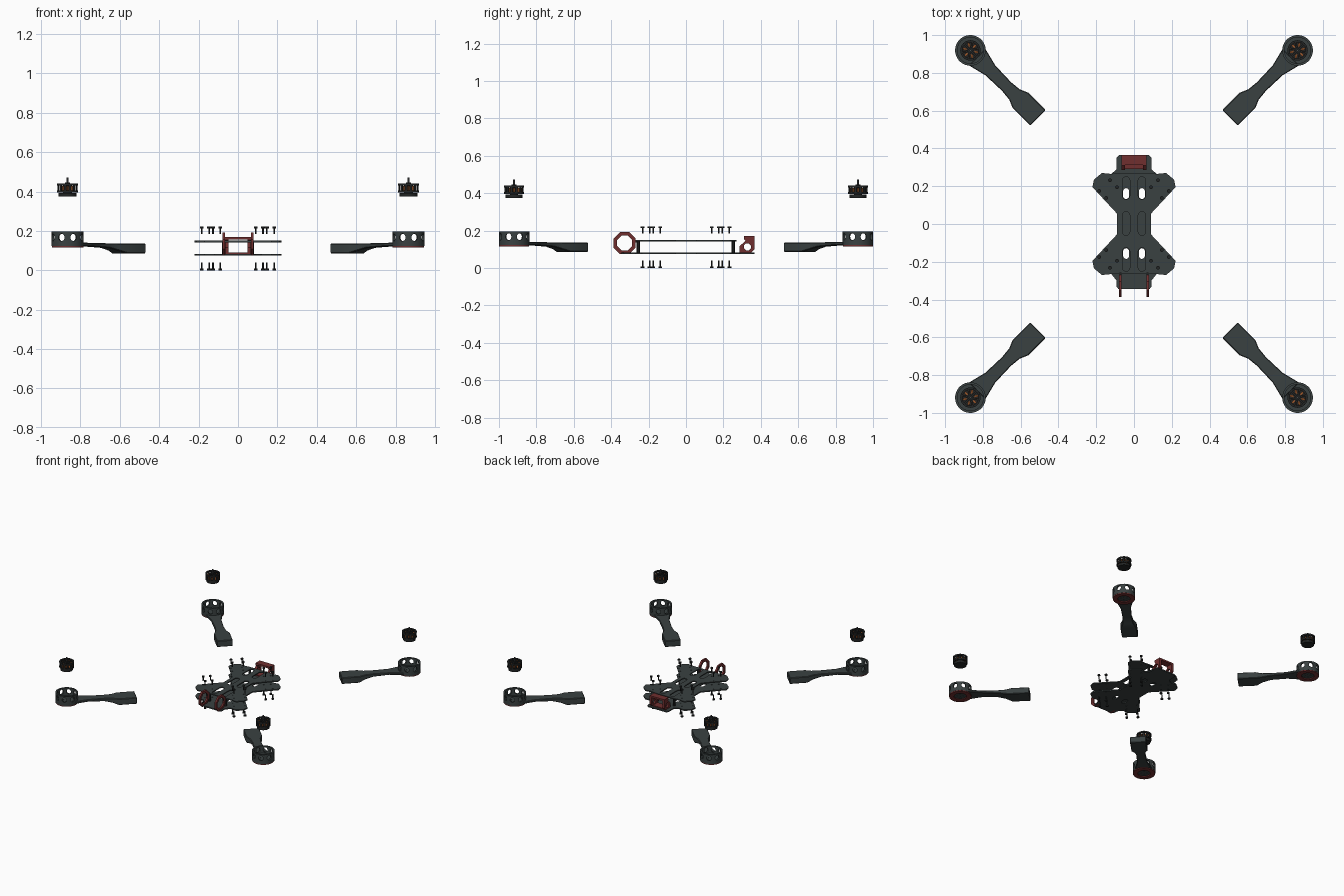
import bpy, bmesh
from math import sin, cos, pi, radians, atan2
from mathutils import Matrix

if "Cube" in bpy.data.objects:
    bpy.data.objects.remove(bpy.data.objects["Cube"])
scene = bpy.context.scene.collection


def material(name, rgb):
    m = bpy.data.materials.new(name)
    m.use_nodes = True
    m.diffuse_color = (*rgb, 1)
    m.node_tree.nodes["Principled BSDF"].inputs["Base Color"].default_value = (*rgb, 1)
    return m


CARBON = material("dark slate", (0.042, 0.053, 0.053))
BLACK = material("near black", (0.016, 0.018, 0.018))
RED = material("dark red", (0.16, 0.028, 0.028))
COPPER = material("copper", (0.36, 0.11, 0.03))
STEEL = material("dark steel", (0.07, 0.075, 0.08))


# Helpers: outlines and flat cut shapes
def circle(r, n=24, x=0, y=0, turn=0.0):
    return [(x + r * cos(turn + 2 * pi * i / n), y + r * sin(turn + 2 * pi * i / n)) for i in range(n)]


def slot(x, y0, y1, r):
    top = [(x + r * cos(pi * i / 6), y1 - r + r * sin(pi * i / 6)) for i in range(7)]
    return top + [(x - r * cos(pi * i / 6), y0 + r - r * sin(pi * i / 6)) for i in range(7)]


def rect(x0, x1, y0, y1):
    return [(x0, y0), (x1, y0), (x1, y1), (x0, y1)]


def mesh_object(name, mesh, mat):
    mesh.materials.clear()
    mesh.materials.append(mat)
    ob = bpy.data.objects.new(name, mesh)
    scene.objects.link(ob)
    return ob


def cut(name, outlines, z0, z1, mat, sideways=False):
    """Extrude outlines (inner ones become holes); sideways extrudes along x."""
    cu = bpy.data.curves.new(name, "CURVE")
    cu.dimensions, cu.fill_mode, cu.extrude = "2D", "BOTH", (z1 - z0) / 2
    for pts in outlines:
        s = cu.splines.new("POLY")
        s.points.add(len(pts) - 1)
        for p, (x, y) in zip(s.points, pts):
            p.co = (x, y, 0, 1)
        s.use_cyclic_u = True
    tmp = bpy.data.objects.new(name, cu)
    scene.objects.link(tmp)
    dg = bpy.context.evaluated_depsgraph_get()
    mesh = bpy.data.meshes.new_from_object(tmp.evaluated_get(dg))
    bpy.data.objects.remove(tmp)
    bm = bmesh.new()
    bm.from_mesh(mesh)
    bmesh.ops.translate(bm, vec=(0, 0, (z0 + z1) / 2), verts=bm.verts)
    if sideways:
        turn = Matrix(((0, 0, 1), (1, 0, 0), (0, 1, 0)))
        bmesh.ops.transform(bm, matrix=turn.to_4x4(), verts=bm.verts)
    bmesh.ops.remove_doubles(bm, verts=bm.verts, dist=1e-5)
    bmesh.ops.recalc_face_normals(bm, faces=bm.faces)
    bm.to_mesh(mesh)
    bm.free()
    return mesh_object(name, mesh, mat)


def boxes(name, mat, count, size, radius, z):
    """Ring of boxes around the z axis."""
    bm = bmesh.new()
    for i in range(count):
        m = (Matrix.Rotation(2 * pi * i / count, 4, "Z") @ Matrix.Translation((radius, 0, z))
             @ Matrix.Diagonal((*size, 1)))
        bmesh.ops.create_cube(bm, size=1, matrix=m)
    mesh = bpy.data.meshes.new(name)
    bm.to_mesh(mesh)
    bm.free()
    return mesh_object(name, mesh, mat)


def apply_modifiers(ob):
    dg = bpy.context.evaluated_depsgraph_get()
    mesh = bpy.data.meshes.new_from_object(ob.evaluated_get(dg))
    ob.modifiers.clear()
    ob.data = mesh


# Arm: stations of distance, half width, bottom, top
def make_arm():
    stations = [(0.05, 0.062, 0.122, 0.14), (0.09, 0.052, 0.122, 0.14), (0.15, 0.037, 0.121, 0.138),
                (0.27, 0.033, 0.114, 0.137), (0.33, 0.039, 0.1, 0.136),
                (0.375, 0.058, 0.086, 0.136), (0.505, 0.058, 0.086, 0.136)]
    bm = bmesh.new()
    loops = [[bm.verts.new((t, y, z)) for y, z in ((-w, a), (w, a), (w, b), (-w, b))]
             for t, w, a, b in stations]
    for p, q in zip(loops, loops[1:]):
        for i in range(4):
            j = (i + 1) % 4
            bm.faces.new((p[i], p[j], q[j], q[i]))
    bm.faces.new(loops[0])
    bm.faces.new(loops[-1])
    bmesh.ops.recalc_face_normals(bm, faces=bm.faces)
    mesh = bpy.data.meshes.new("arm")
    bm.to_mesh(mesh)
    bm.free()
    ob = mesh_object("arm", mesh, CARBON)
    bev = ob.modifiers.new("edge", "BEVEL")
    bev.width, bev.segments, bev.limit_method = 0.004, 1, "ANGLE"
    apply_modifiers(ob)
    return ob


# Motor guard wall with round windows
def make_guard():
    wall = cut("motor_guard", [circle(0.081, 48), circle(0.069, 48)], 0.122, 0.196, CARBON)
    for i in range(4):
        c = cut("window_cutter", [slot(0, 0.148, 0.186, 0.0165)], -0.1, 0.1, CARBON, True)
        c.hide_render = True
        c.rotation_euler.z = radians(22.5 + 45 * i) - radians(45)
        mod = wall.modifiers.new("window", "BOOLEAN")
        mod.operation, mod.object, mod.solver = "DIFFERENCE", c, "EXACT"
    bpy.context.view_layer.update()
    cutters = [m.object for m in wall.modifiers]
    apply_modifiers(wall)
    for c in cutters:
        bpy.data.objects.remove(c)
    return wall


mount_holes = [circle(0.004, 8, 0.022 * cos(a), 0.022 * sin(a)) for a in (0, pi / 2, pi, 3 * pi / 2)]
corner_parts = [
    make_arm(), make_guard(),
    cut("guard_floor", [circle(0.075, 48)] + mount_holes, 0.122, 0.136, CARBON),
    cut("guard_pad", [circle(0.08, 48), circle(0.045, 32)], 0.115, 0.122, RED),
    # Motor
    cut("motor_base", [circle(0.046, 32)], 0.375, 0.393, BLACK),
    cut("motor_core", [circle(0.022, 24)], 0.393, 0.43, BLACK),
    boxes("motor_windings", COPPER, 12, (0.022, 0.011, 0.026), 0.03, 0.414),
    cut("bell_lower_ring", [circle(0.054, 32), circle(0.045, 32)], 0.395, 0.405, BLACK),
    cut("bell_upper_ring", [circle(0.054, 32), circle(0.043, 32)], 0.43, 0.441, BLACK),
    boxes("bell_magnets", BLACK, 12, (0.006, 0.012, 0.03), 0.048, 0.417),
    boxes("bell_spokes", BLACK, 6, (0.04, 0.009, 0.008), 0.026, 0.436),
    cut("bell_hub", [circle(0.014, 20)], 0.43, 0.446, BLACK),
    cut("motor_shaft", [circle(0.005, 12)], 0.44, 0.472, STEEL),
]
corners = [(1, 1), (-1, 1), (-1, -1), (1, -1)]
for part in corner_parts:
    for k, (sx, sy) in enumerate(corners):
        ob = part if k == 0 else part.copy()
        if k:
            scene.objects.link(ob)
        ob.location = (0.866 * sx, 0.919 * sy, 0)
        ob.rotation_euler.z = atan2(-sy, -sx)

# Screw positions, four on each wing
wing_screws = [(0.137 + dx, 0.185 + dy) for dx, dy in
               ((0.047, -0.01), (0.01, -0.047), (-0.047, 0.01), (-0.01, 0.047))]
screw_spots = [(x * sx, y * sy) for sx, sy in corners for x, y in wing_screws]
screw_holes = [circle(0.005, 8, x, y) for x, y in screw_spots]

# Body plates
wing = [(0.12, 0.265), (0.17, 0.27), (0.212, 0.235), (0.22, 0.195), (0.09, 0.055)]
rear_tab = [(0.078, 0.365), (0.092, 0.352), (0.092, 0.29)]
front_tab = [(0.092, -0.3), (0.092, -0.332), (0.082, -0.345)]
lower_wing = [(x, -y) for x, y in reversed(wing)]


def both_sides(half):
    return half + [(-x, y) for x, y in reversed(half)]


top_slots, bottom_slots = [], []
for x in (-0.042, 0.042):
    top_slots += [slot(x, a, b, 0.02) for a, b in ((0.13, 0.25), (-0.06, 0.065), (-0.25, -0.125))]
    bottom_slots += [slot(x, a, b, 0.016) for a, b in ((0.132, 0.19), (-0.185, -0.128))]
cut("top_plate", [both_sides([(0.09, 0.27)] + wing + lower_wing + [(0.09, -0.265)])] + top_slots + screw_holes,
    0.142, 0.15, CARBON)
cut("bottom_plate", [both_sides(rear_tab + wing + lower_wing + front_tab)] + bottom_slots + screw_holes,
    0.074, 0.083, CARBON)

# Standoffs between the plates
for x in (-0.072, 0.072):
    for y in (-0.255, 0.252):
        cut("standoff", [circle(0.009, 12, x, y)], 0.083, 0.142, BLACK)

# Screws above and below the plates
for x, y in screw_spots:
    for head, shaft in (((0.213, 0.222), (0.183, 0.213)), ((0, 0.009), (0.009, 0.04))):
        cut("screw_head", [circle(0.01, 12, x, y)], *head, BLACK)
        cut("screw_shaft", [circle(0.004, 8, x, y)], *shaft, BLACK)

# Front camera mounts: octagonal side rings with a tab to the standoff
for x in (-0.072, 0.072):
    cut("camera_ring", [circle(0.064, 8, -0.328, 0.133, pi / 8), circle(0.043, 8, -0.328, 0.133, pi / 8)],
        x - 0.007, x + 0.007, RED, True)
    cut("camera_ring_tab", [rect(-0.29, -0.255, 0.137, 0.15)], x - 0.005, x + 0.005, BLACK, True)

# Rear bracket: two cheeks joined by a top and bottom bar
cheek = [(0.285, 0.083), (0.285, 0.115), (0.318, 0.145), (0.31, 0.155), (0.31, 0.17),
         (0.365, 0.17), (0.365, 0.1), (0.348, 0.083)]
for x in (-0.056, 0.056):
    cut("rear_bracket_cheek", [cheek, circle(0.02, 8, 0.328, 0.113, pi / 8)], x - 0.009, x + 0.009, RED, True)
cut("rear_bracket_top", [rect(-0.047, 0.047, 0.312, 0.365)], 0.157, 0.17, RED)
cut("rear_bracket_base", [rect(-0.047, 0.047, 0.29, 0.35)], 0.083, 0.091, RED)

# Smooth the round parts, keep edges sharp
for ob in scene.objects:
    ob.select_set(ob.type == "MESH")
    if ob.type == "MESH":
        bpy.context.view_layer.objects.active = ob
bpy.ops.object.shade_smooth_by_angle(angle=radians(30))
